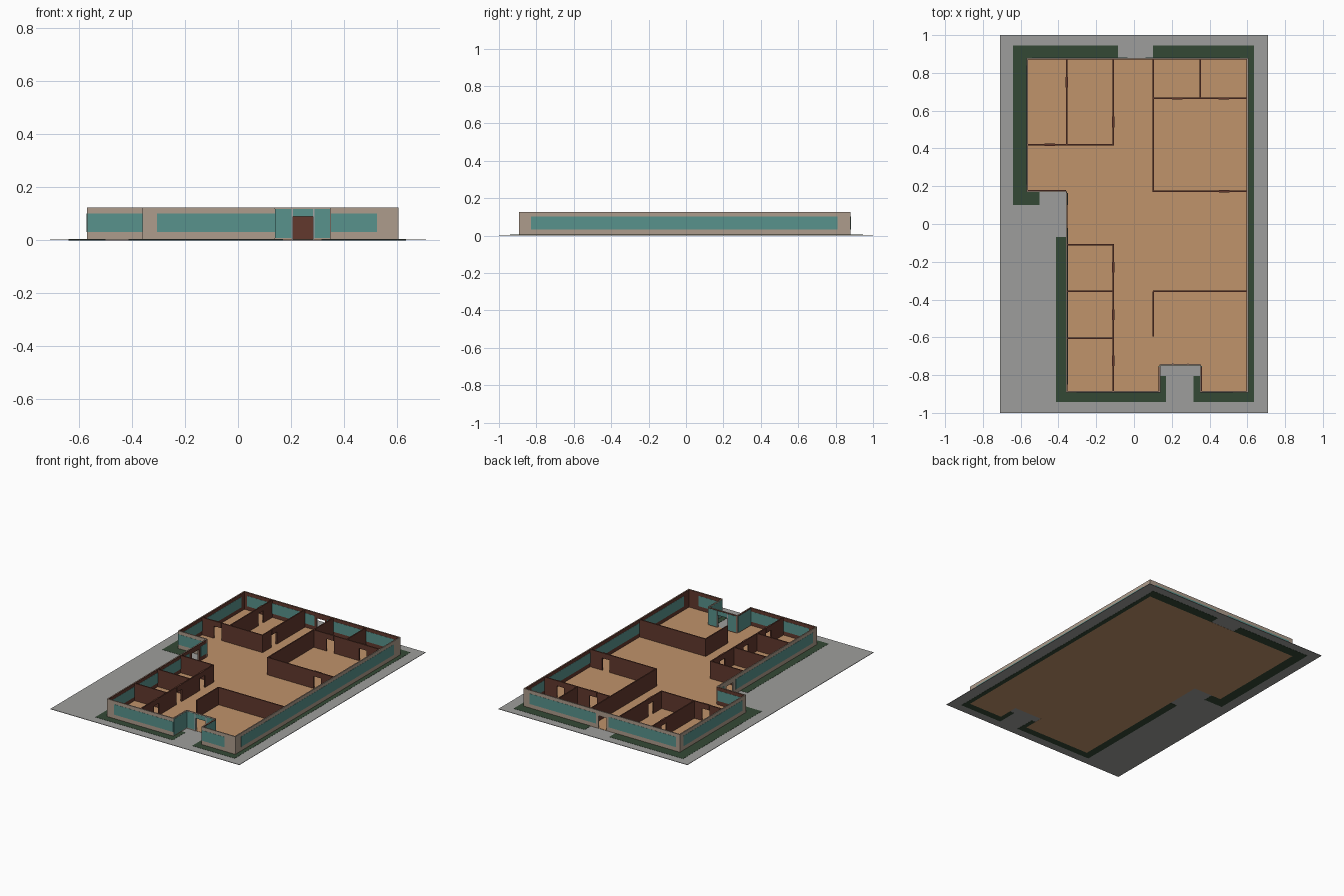
import bpy, bmesh

if "Cube" in bpy.data.objects:
    bpy.data.objects.remove(bpy.data.objects["Cube"])

def srgb(r, g, b):
    f = lambda c: (c / 12.92) if c <= 0.04045 else ((c + 0.055) / 1.055) ** 2.4
    return tuple(f(c / 255) for c in (r, g, b)) + (1.0,)

def material(name, *rgb):
    m = bpy.data.materials.new(name)
    m.diffuse_color = srgb(*rgb)
    m.use_nodes = True
    m.node_tree.nodes["Principled BSDF"].inputs["Base Color"].default_value = m.diffuse_color
    return m

PAVING = material("paving_grey", 158, 158, 156)
FLOOR = material("floor_tan", 192, 147, 107)
HEDGE = material("hedge_green", 52, 73, 53)
STONE = material("outer_wall_beige", 174, 156, 140)
BROWN = material("inner_wall_brown", 98, 57, 45)
GLASS = material("window_teal", 88, 146, 140)
FRAME = material("frame_grey", 165, 165, 165)

H = 0.125          # wall height
DOOR_H = 0.09
BASE = 0.002       # walls start inside the floor plate

def make(name, boxes, mat):
    """One object from a list of (x0, x1, y0, y1, z0, z1) boxes."""
    bm = bmesh.new()
    for x0, x1, y0, y1, z0, z1 in boxes:
        v = bmesh.ops.create_cube(bm, size=1)["verts"]
        bmesh.ops.scale(bm, vec=(x1 - x0, y1 - y0, z1 - z0), verts=v)
        bmesh.ops.translate(bm, vec=((x0 + x1) / 2, (y0 + y1) / 2, (z0 + z1) / 2), verts=v)
    finish(name, bm, mat)

def finish(name, bm, mat):
    me = bpy.data.meshes.new(name)
    bm.to_mesh(me)
    bm.free()
    me.materials.append(mat)
    bpy.context.collection.objects.link(bpy.data.objects.new(name, me))

def run(axis, c0, c1, a, b, z0, z1):
    """Box running along an axis from a to b, across from c0 to c1."""
    c0, c1 = min(c0, c1), max(c0, c1)
    return (a, b, c0, c1, z0, z1) if axis == "x" else (c0, c1, a, b, z0, z1)

def pierced(axis, c0, c1, a, b, z0, z1, doors):
    """Straight wall with door openings, returned as boxes."""
    out, pos = [], a
    for d0, d1 in doors:
        if d1 <= a or d0 >= b:
            continue
        if d0 > pos:
            out.append(run(axis, c0, c1, pos, d0, z0, z1))
        if z1 > DOOR_H:
            out.append(run(axis, c0, c1, d0, d1, max(z0, DOOR_H), z1))
        pos = d1
    if pos < b:
        out.append(run(axis, c0, c1, pos, b, z0, z1))
    return out

# paved plot
make("paved_plot", [(-0.71, 0.71, -1, 1, 0.001, 0.004)], PAVING)

# floor plate following the building outline
outline = [(0.605, -0.893), (0.605, 0.88), (-0.57, 0.88), (-0.57, 0.17), (-0.36, 0.17),
           (-0.36, -0.893), (0.14, -0.893), (0.14, -0.75), (0.35, -0.75), (0.35, -0.893)]
bm = bmesh.new()
face = bm.faces.new([bm.verts.new((x, y, 0)) for x, y in outline])
ext = bmesh.ops.extrude_face_region(bm, geom=[face])["geom"]
bmesh.ops.translate(bm, vec=(0, 0, 0.006),
                    verts=[g for g in ext if isinstance(g, bmesh.types.BMVert)])
bmesh.ops.recalc_face_normals(bm, faces=bm.faces[:])
finish("floor_plate", bm, FLOOR)

# planting strips around the building
strips = [(-0.64, -0.57, 0.10, 0.945), (-0.57, -0.50, 0.10, 0.17), (-0.57, -0.085, 0.88, 0.945),
          (0.10, 0.635, 0.88, 0.945), (0.605, 0.635, -0.942, 0.88), (-0.413, -0.36, -0.942, -0.07),
          (-0.36, 0.17, -0.942, -0.893), (0.14, 0.17, -0.893, -0.805),
          (0.315, 0.605, -0.942, -0.893), (0.315, 0.35, -0.893, -0.805)]
make("planting_strips", [(*s, 0, 0.005) for s in strips], HEDGE)

# outer walls: name, axis, outer face, inward sign, from, to, windows, window z, doors
LOW, TALL = (0.032, 0.102), (0.01, 0.119)
outer = [
    ("east_wall", "y", 0.605, -1, -0.893, 0.88, [(-0.83, 0.81)], LOW, []),
    ("back_wall", "x", 0.88, -1, -0.57, 0.605, [(-0.54, -0.035), (0.06, 0.56)], LOW, [(-0.02, 0.043)]),
    ("wing_west_wall", "y", -0.57, 1, 0.17, 0.88, [(0.21, 0.84)], LOW, []),
    ("wing_front_wall", "x", 0.17, 1, -0.57, -0.354, [(-0.568, -0.361)], LOW, []),
    ("west_wall", "y", -0.36, 1, -0.893, 0.17, [(-0.85, -0.02), (0.10, 0.165)], LOW, [(0.01, 0.08)]),
    ("front_left_wall", "x", -0.893, 1, -0.36, 0.14, [(-0.305, 0.139)], LOW, []),
    ("front_right_wall", "x", -0.893, 1, 0.35, 0.605, [(0.351, 0.525)], LOW, []),
    ("porch_left_wall", "y", 0.14, -1, -0.893, -0.75, [(-0.891, -0.751)], TALL, []),
    ("porch_right_wall", "y", 0.35, 1, -0.893, -0.75, [(-0.891, -0.751)], TALL, []),
    ("porch_back_wall", "x", -0.75, 1, 0.134, 0.356, [(0.142, 0.348)], TALL, [(0.208, 0.283)]),
]
heads = []
for name, ax, c, s, a, b, wins, (z0, z1), doors in outer:
    make(name, pierced(ax, c, c + s * 0.006, a, b, BASE, H, doors), STONE)
    make(name + "_lining", pierced(ax, c + s * 0.006, c + s * 0.009, a + 0.006, b - 0.006,
                                   BASE, H - 0.001, doors), BROWN)
    panes = []
    for w0, w1 in wins:
        panes += pierced(ax, c - s * 0.001, c + s * 0.010, w0, w1, z0, z1, doors)
    make(name + "_windows", panes, GLASS)

# inner partitions: axis, centre line, from, to, door centres
inner = [
    ("x", 0.42, -0.565, -0.107, [-0.445]), ("y", -0.356, 0.42, 0.875, [0.75]),
    ("y", -0.11, 0.42, 0.875, [0.54]), ("y", 0.103, 0.17, 0.875, []),
    ("x", 0.173, 0.10, 0.60, [0.478]), ("x", 0.665, 0.10, 0.60, [0.23, 0.475]),
    ("y", 0.35, 0.665, 0.875, []), ("y", -0.11, -0.888, -0.107, [-0.725, -0.48, -0.23]),
    ("x", -0.11, -0.355, -0.107, []), ("x", -0.357, -0.355, -0.107, []),
    ("x", -0.605, -0.355, -0.107, []), ("x", -0.357, 0.10, 0.60, []),
    ("y", 0.103, -0.595, -0.357, []),
]
parts = []
for ax, c, a, b, doors in inner:
    gaps = [(d - 0.028, d + 0.028) for d in doors]
    parts += pierced(ax, c - 0.004, c + 0.004, a, b, BASE, H - 0.001, gaps)
    heads += [run(ax, c - 0.006, c + 0.006, g0, g1, DOOR_H, H) for g0, g1 in gaps]
make("inner_partitions", parts, BROWN)
make("door_heads", heads, BROWN)

# slim posts beside the entrances
make("entrance_posts", [(0.283, 0.289, -0.753, -0.739, BASE, 0.12),
                        (0.202, 0.208, -0.753, -0.739, BASE, 0.12)], FRAME)
